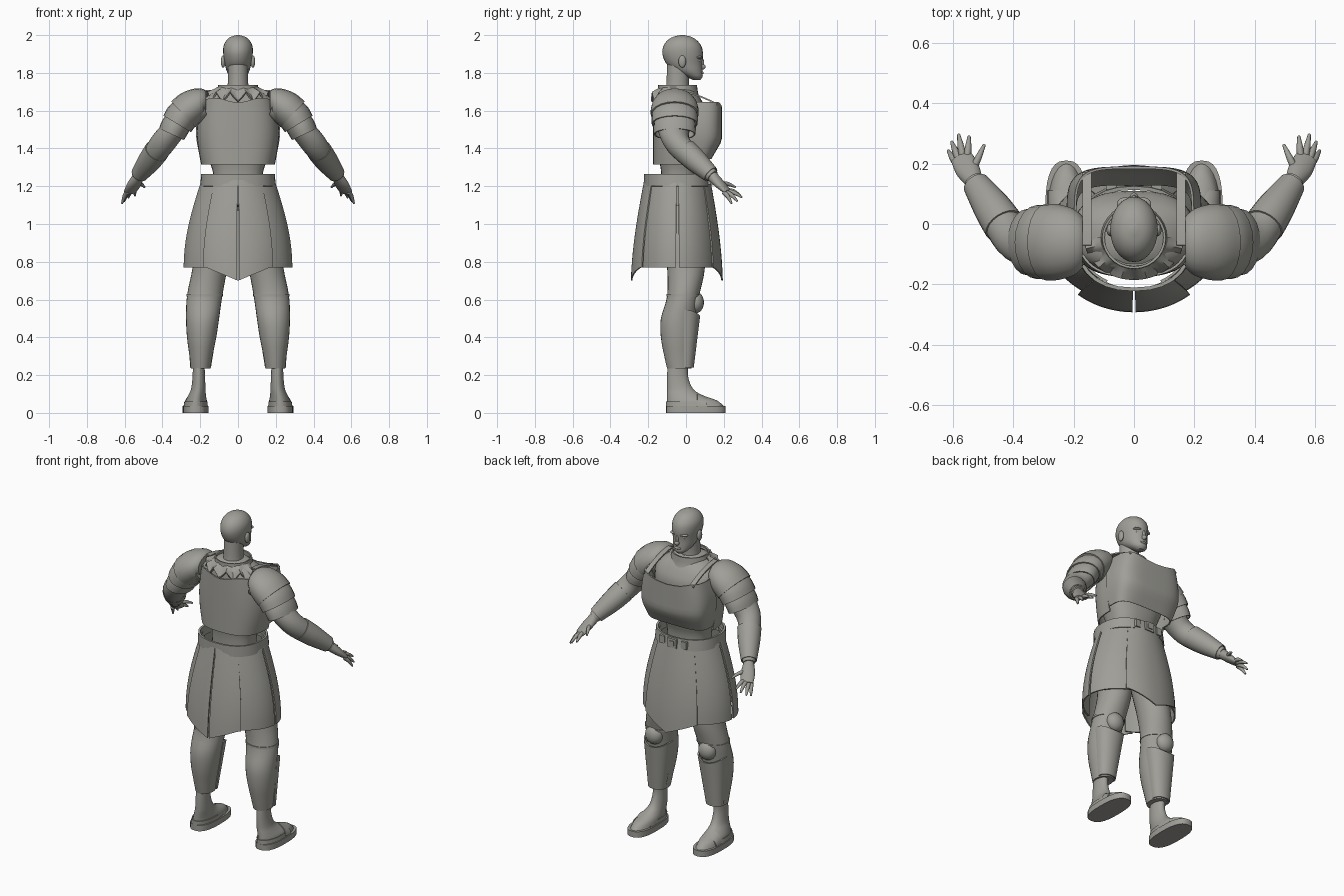
import bpy, bmesh
from math import sin, cos, pi, radians
from mathutils import Vector

cube = bpy.data.objects.get("Cube")
if cube:
    bpy.data.objects.remove(cube)

GREY = (0.35, 0.345, 0.315, 1)
mat = bpy.data.materials.new("warm_grey")
mat.use_nodes = True
mat.diffuse_color = GREY
mat.node_tree.nodes["Principled BSDF"].inputs["Base Color"].default_value = GREY


def make(name, verts, faces, thick=0, pair=False):
    """Mesh object; pair builds the mirrored twin as well."""
    sides = (("left_", 1), ("right_", -1)) if pair else (("", 1),)
    for label, s in sides:
        me = bpy.data.meshes.new(label + name)
        me.from_pydata([(v[0] * s, v[1], v[2]) for v in verts], [], faces)
        bm = bmesh.new()
        bm.from_mesh(me)
        bmesh.ops.remove_doubles(bm, verts=bm.verts[:], dist=1e-5)
        bmesh.ops.recalc_face_normals(bm, faces=bm.faces[:])
        if thick:
            bmesh.ops.solidify(bm, geom=bm.verts[:] + bm.edges[:] + bm.faces[:], thickness=thick)
            bmesh.ops.recalc_face_normals(bm, faces=bm.faces[:])
        bm.to_mesh(me)
        bm.free()
        for poly in me.polygons:
            poly.use_smooth = True
        me.set_sharp_from_angle(angle=radians(40))
        me.materials.append(mat)
        bpy.context.collection.objects.link(bpy.data.objects.new(label + name, me))


def curve(keys, steps=4):
    """Smooth rows through the given rows of numbers."""
    out = []
    for i in range(len(keys) - 1):
        a, b, c, d = (keys[max(0, min(len(keys) - 1, i + k))] for k in (-1, 0, 1, 2))
        for j in range(steps):
            t = j / steps
            out.append([q + t / 2 * (r - p + t * (2 * p - 5 * q + 4 * r - s + t * (3 * (q - r) + s - p)))
                        for p, q, r, s in zip(a, b, c, d)])
    return out + [list(keys[-1])]


def power(v, p):
    return (1 if v >= 0 else -1) * abs(v) ** (2 / p)


def skin(name, rings, n, **kw):
    faces = [(i * n + j, i * n + (j + 1) % n, (i + 1) * n + (j + 1) % n, (i + 1) * n + j)
             for i in range(len(rings) - 1) for j in range(n)]
    if not kw.get("thick"):
        faces += [tuple(range(n)), tuple(range((len(rings) - 1) * n, len(rings) * n))]
    make(name, [v for r in rings for v in r], faces, **kw)


def stack(name, rows, n=28, p=2, steps=4, **kw):
    """Upright body from rows of z, x min, x max, y min, y max."""
    rings = []
    for z, x0, x1, y0, y1 in curve(rows, steps):
        rings.append([((x0 + x1) / 2 + (x1 - x0) / 2 * power(cos(2 * pi * k / n), p),
                       (y0 + y1) / 2 + (y1 - y0) / 2 * power(sin(2 * pi * k / n), p), z) for k in range(n)])
    skin(name, rings, n, **kw)


def tube(name, keys, n=20, steps=4, **kw):
    """Limb along x, y, z points, with half width and half height."""
    rows, rings = curve(keys, steps), []
    for i, r in enumerate(rows):
        t = Vector(rows[min(i + 1, len(rows) - 1)][:3]) - Vector(rows[max(i - 1, 0)][:3])
        u = t.cross(Vector((0, 0, 1))).normalized()
        v = t.cross(u).normalized()
        rings.append([Vector(r[:3]) + u * r[3] * cos(2 * pi * k / n) + v * r[4] * sin(2 * pi * k / n)
                      for k in range(n)])
    skin(name, rings, n, **kw)


def sheet(name, f, nu, nv, thick=0.008, **kw):
    verts = [f(i / nu, j / nv) for j in range(nv + 1) for i in range(nu + 1)]
    w = nu + 1
    faces = [(j * w + i, j * w + i + 1, j * w + w + i + 1, j * w + w + i)
             for j in range(nv) for i in range(nu)]
    make(name, verts, faces, thick=thick, **kw)


def ball(name, c, r, **kw):
    stack(name, [(c[2] - r[2] * cos(pi * k / 12), *(c[0] + s * r[0] * max(.02, sin(pi * k / 12)) for s in (-1, 1)),
                  *(c[1] + s * r[1] * max(.02, sin(pi * k / 12)) for s in (-1, 1))) for k in range(13)],
          n=20, steps=1, **kw)


def box(name, c, s, **kw):
    verts = [[c[a] + s[a] * (1 if k >> a & 1 else -1) / 2 for a in range(3)] for k in range(8)]
    make(name, verts, [(0, 1, 3, 2), (4, 5, 7, 6), (0, 1, 5, 4), (2, 3, 7, 6), (0, 2, 6, 4), (1, 3, 7, 5)], **kw)


# Head, face and neck
stack("head", [(1.763, -.02, .02, .035, .075), (1.78, -.042, .042, 0, .088), (1.81, -.06, .06, -.06, .087),
               (1.85, -.07, .07, -.105, .086), (1.9, -.078, .078, -.125, .09), (1.94, -.077, .077, -.12, .082),
               (1.97, -.063, .063, -.1, .06), (1.99, -.04, .04, -.07, .03), (2, -.008, .008, -.03, -.01)])
stack("neck", [(1.66, -.07, .07, -.12, .03), (1.73, -.055, .055, -.105, .015), (1.85, -.053, .053, -.1, .02)])
ball("nose", (0, .086, 1.832), (.014, .018, .015))
ball("nose_bridge", (0, .083, 1.853), (.009, .013, .028))
ball("lips", (0, .079, 1.8), (.024, .015, .009))
ball("brow", (.03, .066, 1.882), (.027, .022, .008), pair=True)
ball("eye", (.03, .066, 1.866), (.013, .012, .009), pair=True)
ball("ear", (.079, -.02, 1.86), (.012, .02, .033), pair=True)

# Torso, breastplate and backplate
stack("torso", [(1.1, -.13, .13, -.13, .06), (1.25, -.13, .13, -.13, .06), (1.33, -.15, .15, -.14, .08),
                (1.45, -.195, .195, -.16, .1), (1.58, -.2, .2, -.165, .11), (1.65, -.19, .19, -.16, .085),
                (1.7, -.13, .13, -.15, .05), (1.73, -.07, .07, -.11, .02)], p=2.5)


def breastplate(u, v):
    a = pi * u
    x = (.198 + .025 * sin(pi * v)) * power(cos(a), 4)
    top = 1.615 + .03 * min(1, abs(x) / .15) ** 2
    return x, .02 + (.115 + .055 * min(1, v / .35)) * power(sin(a), 4), 1.345 + v * (top - 1.345)


def backplate(u, v):
    a = -pi * u
    x = (.195 + .022 * sin(pi * v)) * power(cos(a), 2.8)
    return x, .02 + .195 * power(sin(a), 2.8), 1.315 + .34 * v - .012 * v * cos(x * 25)


sheet("breastplate", breastplate, 28, 10)
sheet("backplate", backplate, 28, 10)
sheet("shoulder_strap", lambda u, v: (.14 + .03 * u, -.07 + .24 * v, 1.71 - .075 * v ** 1.8), 2, 8, pair=True)


# Collar with a jagged neck cloth
def neck_cloth(u, v):
    a = pi + pi * u
    r = .11 + .055 * v
    wave = abs((u * 6) % 1 - .5) * 2
    return r * cos(a), -.045 + r * .85 * sin(a), 1.725 - v * (.025 + .05 * wave)


stack("collar", [(1.65, -.13, .13, -.155, .08), (1.69, -.115, .115, -.15, .065), (1.735, -.105, .105, -.148, .058)],
      thick=.008)
sheet("neck_cloth", neck_cloth, 24, 3)

# Arms, layered shoulder guards and bracers
tube("arm", [(.18, -.06, 1.62, .09, .07), (.27, -.06, 1.58, .1, .075), (.34, -.065, 1.5, .085, .065),
             (.405, -.04, 1.42, .067, .065), (.465, .05, 1.335, .056, .056), (.53, .142, 1.252, .034, .034)], pair=True)
tube("bracer", [(.43, -.005, 1.387, .068, .066), (.47, .055, 1.332, .062, .061), (.523, .132, 1.262, .045, .045)],
     thick=.006, pair=True)
tube("shoulder_dome", [(.17, -.06, 1.645, .085, .06), (.2, -.06, 1.642, .11, .08), (.25, -.06, 1.615, .125, .092),
                       (.29, -.06, 1.58, .127, .093)], pair=True)
tube("shoulder_upper_plate", [(.275, -.06, 1.595, .118, .083), (.3, -.06, 1.565, .122, .088),
                              (.322, -.06, 1.53, .122, .085)], thick=.007, pair=True)
tube("shoulder_lower_plate", [(.31, -.06, 1.55, .107, .074), (.335, -.06, 1.51, .112, .076),
                              (.352, -.06, 1.475, .11, .073)], thick=.007, pair=True)

# Hands
tube("palm", [(.525, .135, 1.257, .028, .03), (.55, .18, 1.21, .04, .024), (.572, .222, 1.17, .036, .014)], pair=True)
fingers = {"thumb": ((.535, .175, 1.215), (.495, .262, 1.195)), "index": ((.552, .215, 1.18), (.545, .29, 1.15)),
           "middle": ((.565, .215, 1.175), (.58, .296, 1.14)), "ring": ((.578, .21, 1.17), (.603, .272, 1.12)),
           "little": ((.588, .2, 1.168), (.614, .242, 1.108))}
for finger, (a, b) in fingers.items():
    mid = [(p + q) / 2 for p, q in zip(a, b)]
    mid[2] += .008
    tube(finger + "_finger", [(*a, .012, .012), (*mid, .011, .011), (*b, .005, .005)], n=10, pair=True)

# Belt and buckle
stack("belt", [(1.2, -.2, .2, -.222, .132), (1.265, -.195, .195, -.222, .125)], p=2.3, steps=1, thick=.012)
box("buckle", (0, .133, 1.232), (.06, .014, .055))
box("buckle_centre", (0, .14, 1.232), (.03, .01, .028))
box("belt_plate", (.075, .122, 1.232), (.035, .016, .045), pair=True)


# Skirt of separate panels, the middle ones ending in a point
def skirt(name, start, end, flare=0, pair=False):
    def f(u, v):
        a = radians(start + (end - start) * u)
        grow = sin(v * pi / 2)
        x = (.193 + .095 * grow) * cos(a)
        y = -.045 + (.168 + .052 * grow + flare * (.3 + .7 * v)) * sin(a)
        bottom = .77 - (.07 * max(0, 1 - abs(x) / .17) if flare else 0)
        return x, y, 1.235 + v * (bottom - 1.235)
    sheet(name, f, 14, 10, pair=pair)


skirt("front_panel", 52, 128, .02)
skirt("front_side_panel", 2, 64, pair=True)
skirt("back_side_panel", -62, -2, pair=True)
skirt("back_panel", -89, -50, .027, pair=True)

# Legs, greaves and knee guards
stack("leg", [(1.1, .0, .17, -.12, .07), (.95, .02, .215, -.12, .09), (.77, .055, .24, -.1, .1),
              (.62, .083, .27, -.1, .07), (.5, .1, .275, -.133, .05), (.4, .115, .27, -.133, .045),
              (.3, .135, .257, -.115, .035), (.235, .145, .25, -.1, .03)], pair=True)


def greave(u, v):
    a = pi * (1.06 * u - .03)
    half = .09 - .035 * v
    return .184 + .014 * v + half * cos(a), -.01 + (.085 - .034 * v) * sin(a) ** .8 if sin(a) > 0 else -.01, \
        .53 - .29 * v + .015 * cos(2 * a) * (1 - v)


sheet("greave", greave, 20, 10, pair=True)
ball("knee_guard", (.182, .05, .585), (.055, .045, .058), pair=True)
stack("knee_strap", [(.617, .08, .274, -.104, .074), (.629, .08, .273, -.104, .076)], steps=1, thick=.004, pair=True)

# Feet and sandals
stack("foot", [(.28, .178, .24, -.095, .015), (.2, .175, .24, -.1, .01), (.13, .172, .248, -.1, .035),
               (.095, .17, .262, -.1, .085), (.065, .165, .278, -.1, .165), (.035, .162, .285, -.1, .2)], pair=True)
stack("sole", [(0, .155, .293, -.106, .21), (.036, .155, .293, -.106, .21)], p=2.6, steps=1, pair=True)
stack("heel_band", [(.036, .16, .288, -.106, .15), (.06, .161, .284, -.106, .13)], steps=1, thick=.005, pair=True)
sheet("toe_strap", lambda u, v: (.226 + .06 * cos(pi * u), .06 + .05 * v, .036 + (.068 - .022 * v) * sin(pi * u)),
      12, 3, pair=True)
